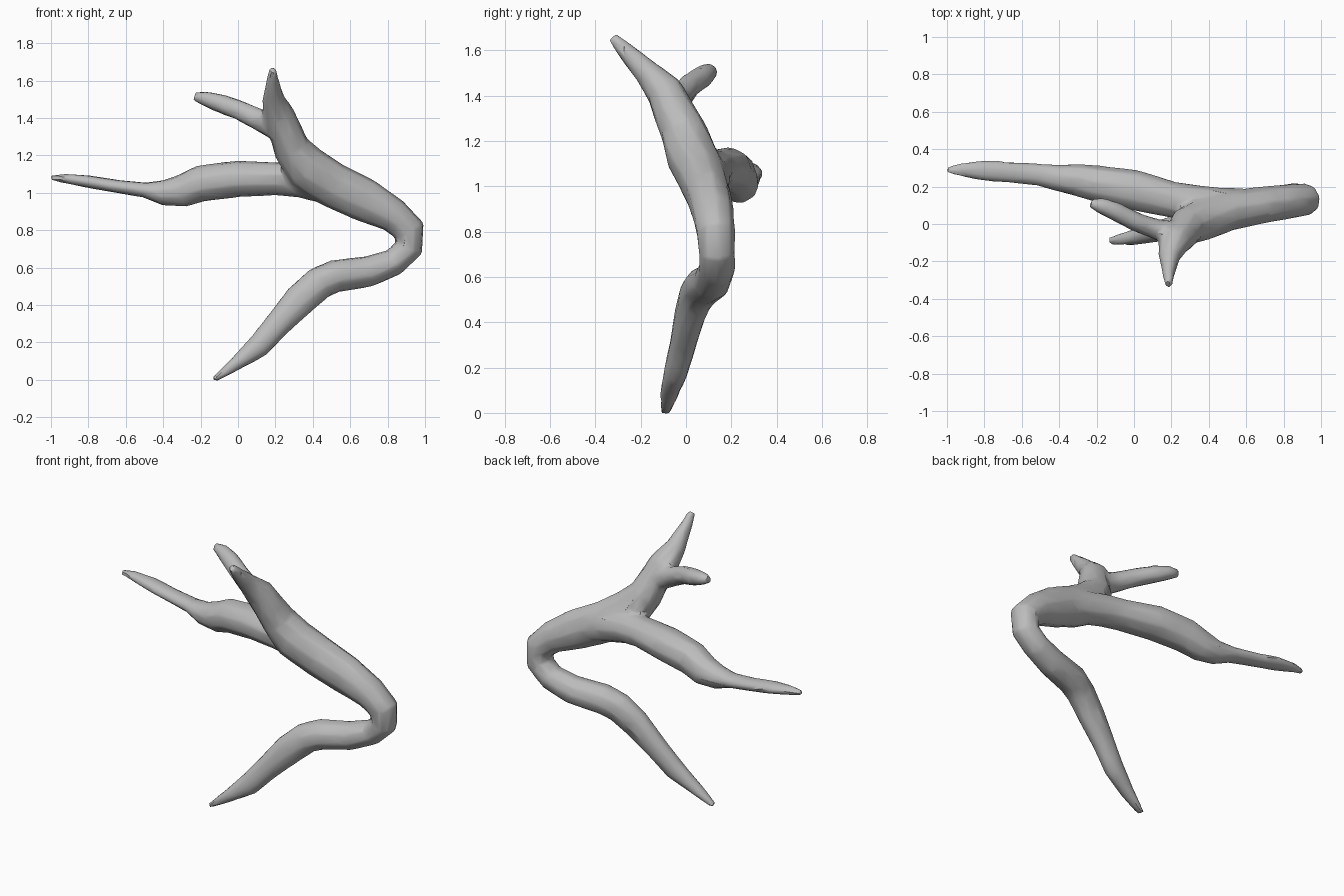
import bpy
import bmesh
import math
from mathutils import Vector

if "Cube" in bpy.data.objects:
    bpy.data.objects.remove(bpy.data.objects["Cube"], do_unlink=True)

SIDES = 9


def make_material(name, colour):
    mat = bpy.data.materials.new(name)
    mat.use_nodes = True
    mat.diffuse_color = colour
    mat.node_tree.nodes["Principled BSDF"].inputs["Base Color"].default_value = colour
    return mat


def add_limb(bm, path):
    """Sweep an oval along the path; each point is x, y, z, depth radius, width radius."""
    centres = [Vector(point[:3]) for point in path]
    rings = []
    for i, point in enumerate(path):
        before = centres[max(i - 1, 0)]
        after = centres[min(i + 1, len(path) - 1)]
        tangent = (after - before).normalized()
        depth = Vector((0, 1, 0))
        depth = (depth - tangent * depth.dot(tangent)).normalized()
        width = tangent.cross(depth)
        ring = []
        for k in range(SIDES):
            angle = math.tau * k / SIDES
            offset = depth * math.cos(angle) * point[3] + width * math.sin(angle) * point[4]
            ring.append(bm.verts.new(centres[i] + offset))
        rings.append(ring)
    for lower, upper in zip(rings, rings[1:]):
        for k in range(SIDES):
            n = (k + 1) % SIDES
            bm.faces.new((lower[k], lower[n], upper[n], upper[k]))
    bm.faces.new(list(reversed(rings[0])))
    bm.faces.new(rings[-1])


# Main stem: from the ground tip, round the sharp elbow, up to the forked top
main_stem = [
    (-.13, -.09, 0, .024, .015),
    (-.02, -.075, .08, .042, .037),
    (.11, -.045, .18, .055, .066),
    (.21, -.015, .295, .06, .072),
    (.33, .015, .425, .07, .09),
    (.43, .045, .515, .08, .092),
    (.52, .075, .555, .09, .09),
    (.7, .115, .58, .085, .085),
    (.835, .135, .63, .082, .075),
    (.915, .135, .705, .082, .078),
    (.915, .13, .8, .087, .09),
    (.83, .12, .88, .095, .095),
    (.68, .1, .96, .1, .12),
    (.5, .07, 1.045, .11, .125),
    (.365, .025, 1.135, .115, .125),
    (.285, -.01, 1.24, .105, .1),
    (.255, -.055, 1.33, .095, .09),
    (.215, -.095, 1.42, .085, .088),
    (.19, -.17, 1.5, .06, .06),
    (.185, -.26, 1.59, .042, .036),
    (.185, -.325, 1.66, .024, .022),
]

# Long side branch flowing out of the stem, thick at first and then flattened
side_branch = [
    (.64, .1, .985, .09, .09),
    (.47, .1, 1.04, .095, .1),
    (.32, .11, 1.07, .1, .095),
    (.2, .13, 1.075, .1, .09),
    (0, .18, 1.075, .112, .1),
    (-.2, .215, 1.05, .1, .1),
    (-.3, .235, 1.01, .09, .09),
    (-.4, .245, 1, .075, .07),
    (-.5, .262, 1.015, .062, .042),
    (-.65, .275, 1.035, .058, .036),
    (-.8, .285, 1.06, .058, .035),
    (-.93, .29, 1.078, .036, .027),
    (-1, .287, 1.08, .017, .017),
]

# Short stub twig near the top
stub_twig = [
    (.23, -.06, 1.34, .075, .075),
    (.11, -.025, 1.392, .055, .06),
    (0, .015, 1.445, .052, .054),
    (-.1, .068, 1.48, .052, .052),
    (-.18, .1, 1.505, .044, .04),
    (-.235, .11, 1.515, .022, .024),
]

bm = bmesh.new()
for limb in (main_stem, side_branch, stub_twig):
    add_limb(bm, limb)
bmesh.ops.recalc_face_normals(bm, faces=bm.faces)
mesh = bpy.data.meshes.new("branch")
bm.to_mesh(mesh)
bm.free()
branch = bpy.data.objects.new("branch", mesh)
bpy.context.collection.objects.link(branch)
mesh.materials.append(make_material("grey wood", (.5, .5, .5, 1)))

# Fuse the limbs into one skin, soften the joints, then reduce to coarse facets
fuse = branch.modifiers.new("fuse", "REMESH")
fuse.mode = "VOXEL"
fuse.voxel_size = .012
soften = branch.modifiers.new("soften", "SMOOTH")
soften.factor = .5
soften.iterations = 8
reduce = branch.modifiers.new("reduce", "DECIMATE")
reduce.ratio = .05

for other in bpy.context.selected_objects:
    other.select_set(False)
branch.select_set(True)
bpy.context.view_layer.objects.active = branch
for name in [modifier.name for modifier in branch.modifiers]:
    bpy.ops.object.modifier_apply(modifier=name)
bpy.ops.object.shade_smooth_by_angle(angle=math.radians(35))
